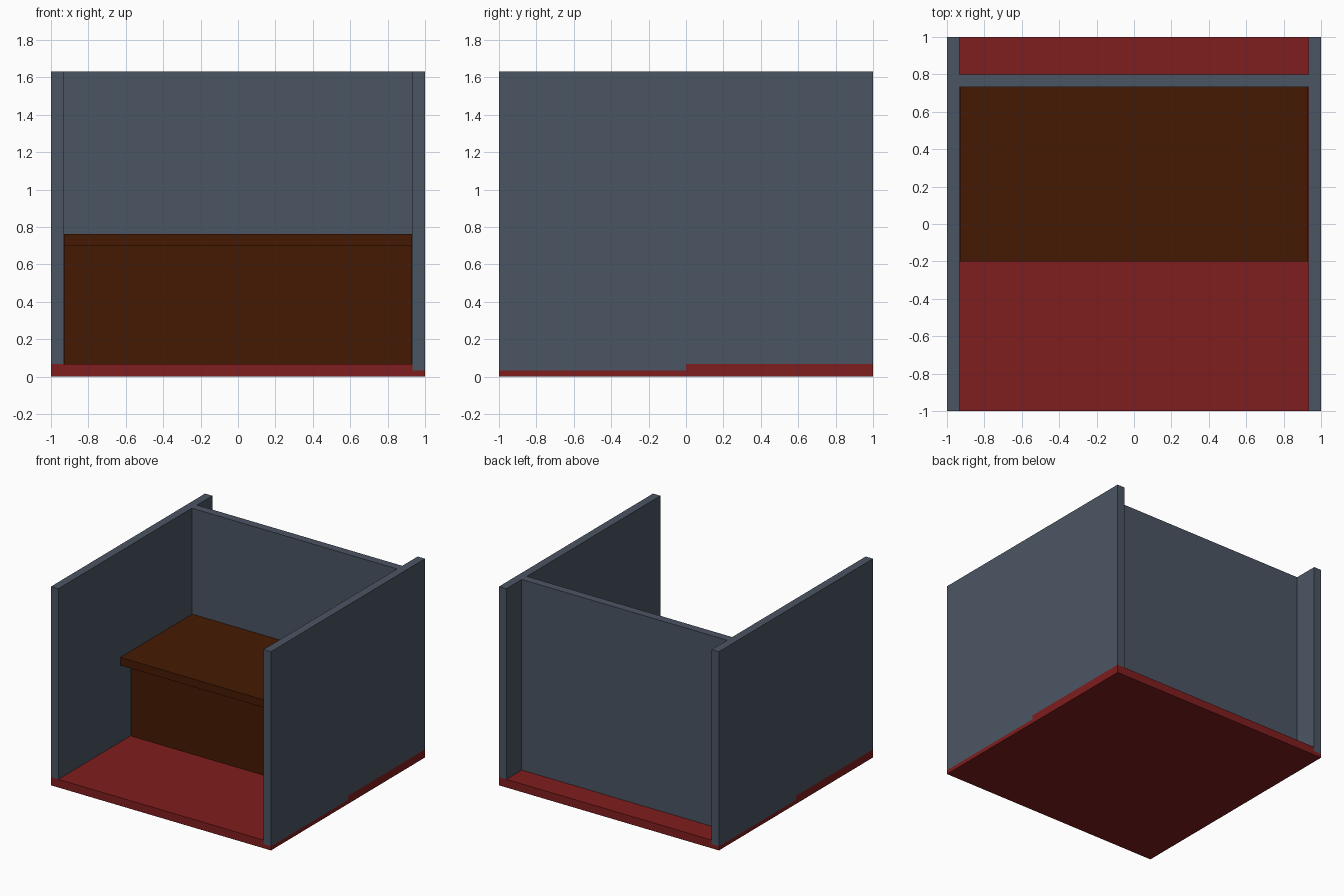
import bpy
import bmesh
from mathutils import Vector

if "Cube" in bpy.data.objects:
    bpy.data.objects.remove(bpy.data.objects["Cube"])


def material(name, hex_code):
    """Flat colour from an sRGB hex code, stored as linear values."""
    def linear(c):
        return c / 12.92 if c <= 0.04045 else ((c + 0.055) / 1.055) ** 2.4
    mat = bpy.data.materials.new(name)
    rgb = [linear(int(hex_code[i:i + 2], 16) / 255) for i in (0, 2, 4)]
    mat.diffuse_color = (*rgb, 1)
    mat.use_nodes = True
    mat.node_tree.nodes["Principled BSDF"].inputs["Base Color"].default_value = mat.diffuse_color
    return mat


GREY = material("slate_grey", "4B5563")
RED = material("dark_red", "7F1D1D")
BROWN = material("dark_brown", "451A03")


def prism(name, outline, offset, mat):
    """Extrude a closed outline of 3D points along an offset."""
    bm = bmesh.new()
    face = bm.faces.new([bm.verts.new(p) for p in outline])
    moved = bmesh.ops.extrude_face_region(bm, geom=[face], use_keep_orig=True)["geom"]
    bmesh.ops.translate(bm, vec=Vector(offset),
                        verts=[v for v in moved if isinstance(v, bmesh.types.BMVert)])
    bmesh.ops.recalc_face_normals(bm, faces=bm.faces)
    mesh = bpy.data.meshes.new(name)
    bm.to_mesh(mesh)
    bm.free()
    mesh.materials.append(mat)
    obj = bpy.data.objects.new(name, mesh)
    bpy.context.collection.objects.link(obj)
    return obj


def box(name, x, y, z, mat):
    outline = [(x[0], y[0], z[0]), (x[1], y[0], z[0]), (x[1], y[1], z[0]), (x[0], y[1], z[0])]
    return prism(name, outline, (0, 0, z[1] - z[0]), mat)


IN = 0.933                 # inner face of the side walls
LOW, FLOOR, TOP = 0.033, 0.067, 1.633

# Floor: full slab, with an upper layer that steps out under half of each side wall
box("floor_slab", (-1, 1), (-1, 1), (0, LOW), RED)
upper = [(-1, -1), (IN, -1), (IN, 0), (1, 0), (1, 1), (-IN, 1), (-IN, 0), (-1, 0)]
prism("floor_upper", [(x, y, LOW) for x, y in upper], (0, 0, FLOOR - LOW), RED)

# Side walls, notched over the floor step; the left is the right turned half round
profile = [(-1, LOW), (0, LOW), (0, FLOOR), (1, FLOOR), (1, TOP), (-1, TOP)]
for side, s in (("right", 1), ("left", -1)):
    prism(side + "_wall", [(s * IN, s * y, z) for y, z in profile], (s * (1 - IN), 0, 0), GREY)

# Back wall
box("back_wall", (-IN, IN), (0.733, 0.8), (FLOOR, TOP), GREY)

# Counter: top board overhanging a front panel
box("counter_top", (-0.93, 0.93), (-0.2, 0.735), (0.7, 0.764), BROWN)
box("counter_panel", (-0.93, 0.93), (-0.064, 0.0), (FLOOR - 0.002, 0.7), BROWN)
